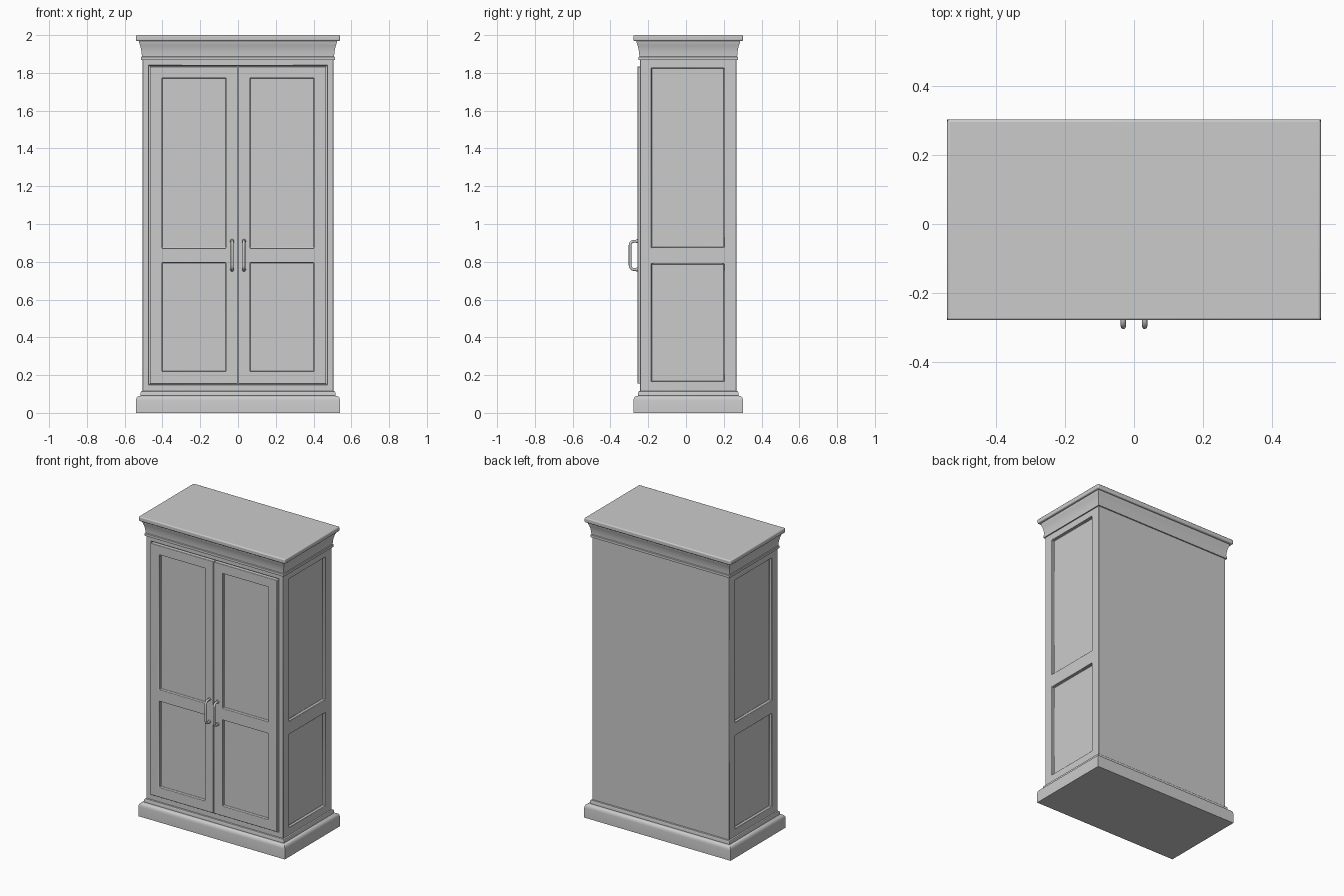
import bpy, bmesh, math
from mathutils import Matrix, Vector

if "Cube" in bpy.data.objects:
    bpy.data.objects.remove(bpy.data.objects["Cube"])

CY = 0.012            # carcass centre in y
HX, HY = 0.505, 0.255  # carcass half sizes


def finish(bm, name):
    bmesh.ops.recalc_face_normals(bm, faces=bm.faces)
    me = bpy.data.meshes.new(name)
    bm.to_mesh(me)
    bm.free()
    ob = bpy.data.objects.new(name, me)
    bpy.context.collection.objects.link(ob)
    return ob


def boxes(name, items):
    bm = bmesh.new()
    for x0, x1, y0, y1, z0, z1 in items:
        m = Matrix.Translation(((x0 + x1) / 2, (y0 + y1) / 2, (z0 + z1) / 2))
        m = m @ Matrix.Diagonal((x1 - x0, y1 - y0, z1 - z0, 1))
        bmesh.ops.create_cube(bm, size=1, matrix=m)
    return finish(bm, name)


def activate(ob):
    bpy.ops.object.select_all(action='DESELECT')
    ob.select_set(True)
    bpy.context.view_layer.objects.active = ob


def carve(ob, items):
    cutter = boxes("cutter", items)
    cutter.hide_render = True
    mod = ob.modifiers.new("carve", 'BOOLEAN')
    mod.operation, mod.solver, mod.object = 'DIFFERENCE', 'EXACT', cutter
    activate(ob)
    bpy.ops.object.modifier_apply(modifier=mod.name)
    bpy.data.objects.remove(cutter)


def soften(ob, width, segments=2):
    mod = ob.modifiers.new("soft_edges", 'BEVEL')
    mod.width, mod.segments, mod.limit_method = width, segments, 'ANGLE'
    smooth(ob)


def smooth(ob):
    activate(ob)
    bpy.ops.object.shade_smooth_by_angle(angle=math.radians(35))


def moulding(name, profile):
    """Solid lofted from rectangles; profile = (z, offset from carcass)."""
    bm = bmesh.new()
    rings = []
    for z, o in profile:
        rings.append([bm.verts.new((sx * (HX + o), CY + sy * (HY + o), z))
                      for sx, sy in ((-1, -1), (1, -1), (1, 1), (-1, 1))])
    for a, b in zip(rings, rings[1:]):
        for i in range(4):
            j = (i + 1) % 4
            bm.faces.new((a[i], a[j], b[j], b[i]))
    bm.faces.new(rings[0])
    bm.faces.new(rings[-1])
    ob = finish(bm, name)
    smooth(ob)
    return ob


# carcass with door opening and recessed side panels
carcass = boxes("carcass", [(-HX, HX, CY - HY, CY + HY, 0.08, 1.9)])
cuts = [(-0.472, 0.472, -0.4, -0.20, 0.150, 1.839)]
for z0, z1 in ((0.167, 0.788), (0.876, 1.825)):
    for x0, x1 in ((-0.6, -HX + 0.02), (HX - 0.02, 0.6)):
        cuts.append((x0, x1, -0.183, 0.201, z0, z1))
carve(carcass, cuts)
soften(carcass, 0.002, 1)

# stepped plinth
moulding("plinth", [(0, .035), (.066, .035), (.077, .033), (.085, .028),
                    (.090, .019), (.091, .010), (.108, .010), (.114, .007), (.117, 0)])

# coved cornice and top board
moulding("cornice", [(1.868, .008), (1.884, .008), (1.887, .004), (1.905, .005),
                     (1.925, .008), (1.945, .013), (1.958, .018), (1.972, .020)])
top = moulding("top_board", [(1.969, .035), (2.0, .035)])
soften(top, 0.007, 3)

# mirrored pair of doors and pull handles
for side, s in (("left", -1), ("right", 1)):
    def span(a, b):
        return tuple(sorted((s * a, s * b)))
    door = boxes(side + "_door", [(*span(0.002, 0.467), -0.257, -0.21, 0.155, 1.834)])
    carve(door, [(*span(0.064, 0.402), -0.3, -0.236, z0, z1)
                 for z0, z1 in ((0.22, 0.795), (0.872, 1.772))])
    soften(door, 0.003)

    # handle: tube swept along a rounded U
    hx, r = s * 0.031, 0.022
    path = [(-0.250, 0.759)]
    for zc, a0 in ((0.759 + r, 270), (0.909 - r, 180)):
        for k in range(7):
            a = math.radians(a0 - 15 * k)
            path.append((-0.296 + r + r * math.cos(a), zc + r * math.sin(a)))
    path.append((-0.250, 0.909))
    bm = bmesh.new()
    rings = []
    n = 14
    for i, p in enumerate(path):
        q0, q1 = path[max(i - 1, 0)], path[min(i + 1, len(path) - 1)]
        t = Vector((0, q1[0] - q0[0], q1[1] - q0[1])).normalized()
        u = Vector((1, 0, 0))
        v = t.cross(u)
        rings.append([bm.verts.new(Vector((hx, *p)) + 0.0075 * (
            u * math.cos(2 * math.pi * k / n) + v * math.sin(2 * math.pi * k / n)))
            for k in range(n)])
    for a, b in zip(rings, rings[1:]):
        for k in range(n):
            bm.faces.new((a[k], a[(k + 1) % n], b[(k + 1) % n], b[k]))
    bm.faces.new(rings[0])
    bm.faces.new(rings[-1])
    # round feet against the door
    for z in (0.759, 0.909):
        bmesh.ops.create_cone(
            bm, cap_ends=True, segments=16, radius1=0.011, radius2=0.009, depth=0.008,
            matrix=Matrix.Translation((hx, -0.260, z)) @ Matrix.Rotation(math.pi / 2, 4, 'X'))
    smooth(finish(bm, side + "_handle"))
